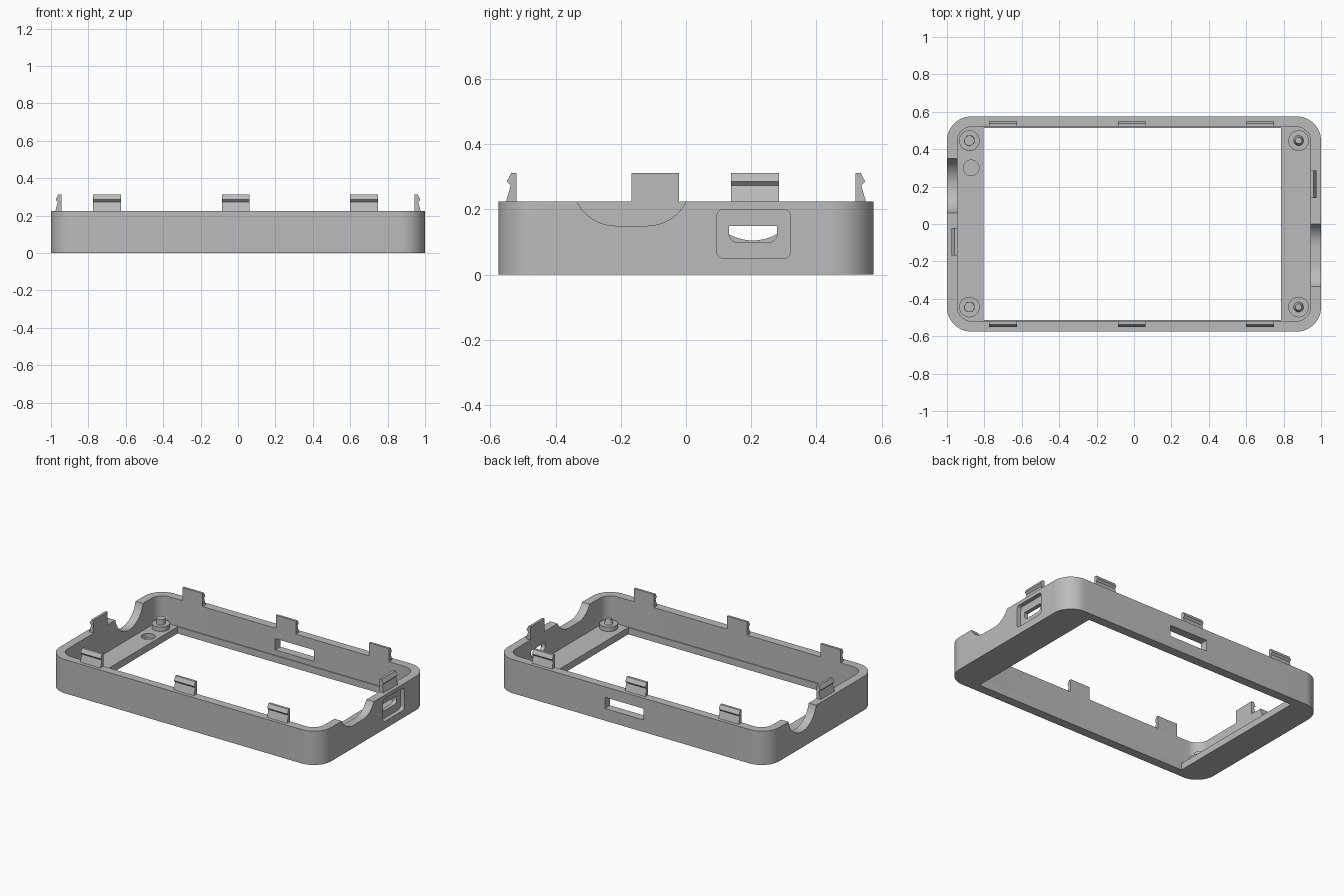
import bpy, bmesh
from math import sin, cos, pi, radians
from mathutils import Vector

if "Cube" in bpy.data.objects:
    bpy.data.objects.remove(bpy.data.objects["Cube"], do_unlink=True)

grey = bpy.data.materials.new("Grey plastic")
grey.use_nodes = True
grey.diffuse_color = (0.5, 0.5, 0.5, 1)
grey.node_tree.nodes["Principled BSDF"].inputs["Base Color"].default_value = (0.5, 0.5, 0.5, 1)

HEIGHT, FLOOR = 0.225, 0.045
INNER_X, INNER_Y = 0.945, 0.52


def finish(name, bm):
    bmesh.ops.recalc_face_normals(bm, faces=bm.faces)
    mesh = bpy.data.meshes.new(name)
    bm.to_mesh(mesh)
    bm.free()
    mesh.materials.append(grey)
    obj = bpy.data.objects.new(name, mesh)
    bpy.context.collection.objects.link(obj)
    return obj


def prism(name, points, axis, low, high):
    """Extrude a 2D outline along an axis."""
    place = {"X": lambda a, b: (low, a, b),
             "Y": lambda a, b: (a, low, b),
             "Z": lambda a, b: (a, b, low)}[axis]
    step = Vector([(high - low) * (axis == k) for k in "XYZ"])
    bm = bmesh.new()
    face = bm.faces.new([bm.verts.new(place(*p)) for p in points])
    grown = bmesh.ops.extrude_face_region(bm, geom=[face], use_keep_orig=True)
    bmesh.ops.translate(bm, vec=step,
                        verts=[v for v in grown["geom"] if isinstance(v, bmesh.types.BMVert)])
    return finish(name, bm)


def arc(cx, cy, r, start, end, steps=12):
    angles = [radians(start + (end - start) * i / steps) for i in range(steps + 1)]
    return [(cx + r * cos(a), cy + r * sin(a)) for a in angles]


def rounded(x0, x1, y0, y1, r, steps=12):
    return (arc(x1 - r, y1 - r, r, 0, 90, steps) + arc(x0 + r, y1 - r, r, 90, 180, steps)
            + arc(x0 + r, y0 + r, r, 180, 270, steps) + arc(x1 - r, y0 + r, r, 270, 360, steps))


def box(x0, x1, y0, y1):
    return [(x0, y0), (x1, y0), (x1, y1), (x0, y1)]


def circle(x, y, r):
    return arc(x, y, r, 0, 360, 32)[:-1]


def cut(target, cutter):
    mod = target.modifiers.new("Cut", "BOOLEAN")
    mod.operation, mod.solver, mod.object = "DIFFERENCE", "EXACT", cutter
    bpy.context.view_layer.objects.active = target
    bpy.ops.object.modifier_apply(modifier=mod.name)
    bpy.data.objects.remove(cutter, do_unlink=True)


def smooth(obj):
    bpy.ops.object.select_all(action="DESELECT")
    obj.select_set(True)
    bpy.context.view_layer.objects.active = obj
    bpy.ops.object.shade_smooth_by_angle(angle=radians(30))


# Tray with cavity and open floor
frame = prism("case_frame", rounded(-1, 1, -0.575, 0.575, 0.13, 16), "Z", 0, HEIGHT)
cut(frame, prism("cavity", rounded(-INNER_X, INNER_X, -INNER_Y, INNER_Y, 0.08), "Z", FLOOR, 0.4))
cut(frame, prism("window", box(-0.805, 0.785, -0.514, 0.514), "Z", -0.1, 0.2))

# Blind round pocket in the left-hand ledge
cut(frame, prism("pocket", circle(-0.87, 0.3, 0.042), "Z", 0.015, 0.1))

# Connector recess and opening in the +x wall
cut(frame, prism("recess", rounded(0.095, 0.32, 0.05, 0.2, 0.02, 6), "X", 0.972, 1.1))
port = [(0.132, 0.15), (0.132, 0.125)] + arc(0.157, 0.125, 0.025, 190, 270, 5) \
    + arc(0.255, 0.125, 0.025, 270, 350, 5) + [(0.28, 0.125), (0.28, 0.15)]
cut(frame, prism("port", port, "X", 0.9, 1.1))

# Shallow scoop in the +x wall, with a flat bottom
shallow = [(-0.335, 0.3)] + arc(-0.215, 0.284, 0.134, 206, 270) \
    + arc(-0.12, 0.284, 0.134, 270, 334) + [(0, 0.3)]
cut(frame, prism("shallow_scoop", shallow, "X", 0.9, 1.1))

# Deep round scoop in the -x wall
deep = arc(0.205, 0.2526, 0.1476, 180, 360, 32) + [(0.3526, 0.3), (0.0574, 0.3)]
cut(frame, prism("deep_scoop", deep, "X", -1.1, -0.9))

# Slot in the back wall
cut(frame, prism("back_slot", box(-0.09, 0.195, 0.08, 0.155), "Y", 0.45, 0.7))
smooth(frame)

# Snap clips: offset outward from the inner wall, then height
PROFILE = [(0, HEIGHT), (0.032, HEIGHT), (0.018, 0.273), (0.03, 0.286), (0.016, 0.312), (0, 0.312)]


def clip(name, axis, side, low, high):
    wall = INNER_X if axis == "Y" else INNER_Y
    prism(name, [(side * (wall + d), z) for d, z in PROFILE], axis, low, high)


for side, label in ((-1, "front"), (1, "back")):
    for place, x in (("right", -0.7), ("middle", -0.012), ("left", 0.674)):
        clip(f"{label}_clip_{place}", "X", side, x - 0.074, x + 0.074)
clip("left_clip", "Y", 1, 0.138, 0.285)
clip("right_clip", "Y", -1, -0.168, -0.022)

# Corner posts: a round pad with a pin, tapered on the +x side
for x, tip in ((-0.88, 0.027), (0.88, 0.017)):
    for y in (-0.444, 0.446):
        tag = f"{'left' if x > 0 else 'right'}_{'back' if y > 0 else 'front'}"
        smooth(prism(f"post_pad_{tag}", circle(x, y, 0.055), "Z", FLOOR - 0.01, FLOOR + 0.03))
        bm = bmesh.new()
        bmesh.ops.create_cone(bm, cap_ends=True, segments=32, radius1=0.028, radius2=tip, depth=0.04)
        bmesh.ops.translate(bm, vec=(x, y, FLOOR + 0.045), verts=bm.verts)
        smooth(finish(f"post_pin_{tag}", bm))
